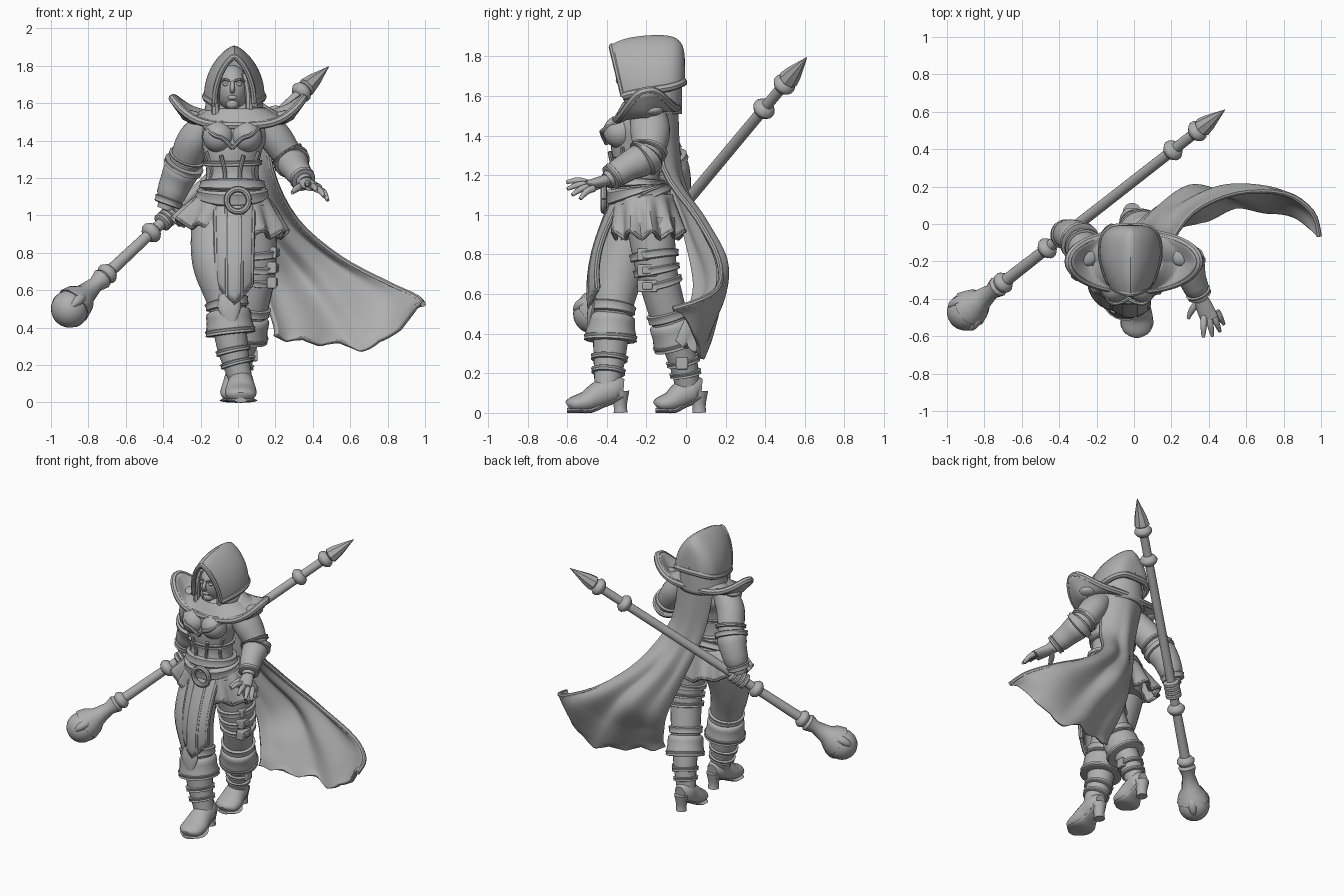
import bpy, bmesh, math
from mathutils import Vector

cube = bpy.data.objects.get("Cube")
if cube:
    bpy.data.objects.remove(cube)

grey = bpy.data.materials.new("plain_grey")
grey.use_nodes = True
grey.diffuse_color = (.43, .43, .43, 1)
grey.node_tree.nodes["Principled BSDF"].inputs["Base Color"].default_value = grey.diffuse_color
parts = []


def finish(name, bm):
    bmesh.ops.recalc_face_normals(bm, faces=bm.faces)
    mesh = bpy.data.meshes.new(name)
    bm.to_mesh(mesh)
    bm.free()
    mesh.materials.append(grey)
    obj = bpy.data.objects.new(name, mesh)
    bpy.context.collection.objects.link(obj)
    parts.append(obj)
    return obj


def spline(points, t):
    """Smooth interpolation through equally long tuples."""
    n = len(points) - 1
    i = max(0, min(int(t * n), n - 1))
    f = t * n - i
    near = [points[min(max(i + k, 0), n)] for k in (-1, 0, 1, 2)]
    return [.5 * (2 * b + (c - a) * f + (2 * a - 5 * b + 4 * c - d) * f * f
                  + (3 * b - a - 3 * c + d) * f ** 3) for a, b, c, d in zip(*near)]


def limb(name, points, seg=18, steps=5):
    """Tapered tube; each point is x, y, z, radius and an optional second radius."""
    points = [tuple(p) if len(p) == 5 else (*p, p[3]) for p in points]
    count = (len(points) - 1) * steps
    rings = [spline(points, i / count) for i in range(count + 1)]
    centres = [Vector(r[:3]) for r in rings]
    bm, loops, side = bmesh.new(), [], None
    for i, r in enumerate(rings):
        axis = (centres[min(i + 1, count)] - centres[max(i - 1, 0)]).normalized()
        if side is None:
            side = Vector((0, 1, 0)) if abs(axis.x) > .9 else Vector((1, 0, 0))
        side = (side - axis * side.dot(axis)).normalized()
        other = axis.cross(side)
        wide, deep = max(r[3], .001), max(r[4], .001)
        turns = [math.tau * k / seg for k in range(seg)]
        loops.append([bm.verts.new(centres[i] + side * wide * math.cos(a)
                                   + other * deep * math.sin(a)) for a in turns])
    for low, high in zip(loops, loops[1:]):
        for k in range(seg):
            j = (k + 1) % seg
            bm.faces.new((low[k], low[j], high[j], high[k]))
    bm.faces.new(loops[0])
    bm.faces.new(loops[-1])
    return finish(name, bm)


def rope(name, points, radius, steps=4):
    return limb(name, [(*p, radius) for p in points], 8, steps)


def wrap(name, path, start, end, grow, flare=0):
    """Band hugging a stretch of a limb path."""
    path = [tuple(p) if len(p) == 5 else (*p, p[3]) for p in path]
    rows = []
    for f, lift in ((0, -.01), (.12, .004), (.5, 0), (.88, .004), (1, -.01)):
        x, y, z, a, b = spline(path, start + (end - start) * f)
        extra = grow + lift + flare * f
        rows.append((x, y, z, a + extra, b + extra))
    return limb(name, rows, 22, 2)


def sheet(name, shape, columns, rows, thickness):
    """Thick cloth from a function of two unit parameters."""
    bm = bmesh.new()
    grid = [[bm.verts.new(shape(i / columns, j / rows)) for i in range(columns + 1)]
            for j in range(rows + 1)]
    for a, b in zip(grid, grid[1:]):
        for i in range(columns):
            bm.faces.new((a[i], a[i + 1], b[i + 1], b[i]))
    bmesh.ops.remove_doubles(bm, verts=bm.verts, dist=.0001)
    obj = finish(name, bm)
    solid = obj.modifiers.new("thickness", "SOLIDIFY")
    solid.thickness, solid.offset = thickness, 0
    return obj


def ball(name, centre, size):
    bm = bmesh.new()
    bmesh.ops.create_uvsphere(bm, u_segments=28, v_segments=18, radius=1)
    bmesh.ops.scale(bm, vec=size, verts=bm.verts)
    bmesh.ops.translate(bm, vec=centre, verts=bm.verts)
    return finish(name, bm)


def box(name, centre, size):
    bm = bmesh.new()
    bmesh.ops.create_cube(bm, size=1)
    bmesh.ops.scale(bm, vec=size, verts=bm.verts)
    bmesh.ops.translate(bm, vec=centre, verts=bm.verts)
    obj = finish(name, bm)
    bevel = obj.modifiers.new("bevel", "BEVEL")
    bevel.width, bevel.segments = .006, 2


# torso, bust and belts
torso = [(-.03, -.2, .88, .17, .13), (-.03, -.21, 1.02, .18, .14), (-.03, -.25, 1.13, .16, .13),
         (-.03, -.25, 1.23, .14, .115), (-.03, -.25, 1.36, .16, .13), (-.02, -.22, 1.46, .18, .14),
         (-.02, -.19, 1.54, .12, .11), (-.03, -.2, 1.62, .05, .05)]
limb("torso", torso, 28)
wrap("upper_belt", torso, .31, .37, .022)
wrap("middle_belt", torso, .25, .3, .028)
wrap("lower_belt", torso, .19, .24, .025)
wrap("under_bust_band", torso, .47, .5, .012)
for side in (-1, 1):
    ball("bust", (-.03 + side * .075, -.33, 1.42), (.085, .088, .085))
    rope("corset_lacing", [(-.03 + side * .045, -.372, 1.16), (-.03 + side * .04, -.37, 1.23),
                           (-.03 + side * .06, -.385, 1.32)], .011)
    rope("corset_seam", [(-.03 + side * .13, -.31, 1.16), (-.03 + side * .11, -.32, 1.24),
                         (-.03 + side * .14, -.32, 1.34)], .01)
    rope("bust_trim", [(-.03, -.4, 1.36), (-.03 + side * .05, -.422, 1.41),
                       (-.03 + side * .1, -.415, 1.43), (-.03 + side * .15, -.33, 1.48)], .012)
ring = [(.06 * math.cos(a), -.415, 1.08 + .06 * math.sin(a))
        for a in (math.tau * k / 12 for k in range(13))]
rope("belt_ring", ring, .016)


# pleated skirt and front tabard
def skirt(u, v):
    a = .3 + u * (math.tau - .6)
    pleat = .02 * v * math.cos(11 * a)
    right = v * max(0, math.sin(a))
    return (-.03 - (.18 + .1 * v ** .8 + pleat) * math.sin(a) - .025 * right,
            -.22 - (.145 + .035 * v + pleat) * math.cos(a) + .02 * v,
            1.1 - .2 * v + .07 * right + pleat)


def tabard(u, v):
    return (-.02 + (u - .5) * .2 * (1 - .1 * v),
            -.335 - .1 * math.sin(v * 2) - .04 * math.sin(u * math.pi) - .02 * v,
            1.07 - .44 * v - .1 * v * (1 - abs(2 * u - 1)))


sheet("skirt", skirt, 72, 10, .018)
rope("skirt_hem", [skirt(k / 60, 1) for k in range(61)], .011, 1)
sheet("tabard", tabard, 12, 14, .024)
for u in (0, .3, .7, 1):
    rope("tabard_trim", [tabard(u, k / 8) for k in range(9)], .015)
rope("tabard_hem", [tabard(k / 8, 1) for k in range(9)], .013, 1)

# legs and boots
front_leg = [(-.12, -.23, .97, .13), (-.115, -.325, .75, .13), (-.06, -.37, .53, .102),
             (-.03, -.385, .3, .083), (.015, -.4, .12, .062)]
rear_leg = [(.08, -.18, .97, .125), (.1, -.15, .73, .105), (.065, -.09, .5, .095),
            (.02, -.02, .28, .075), (-.01, .01, .12, .06)]
for name, path, length in (("right", front_leg, 1), ("left", rear_leg, .82)):
    limb(name + "_leg", path, 22)
    wrap(name + "_knee_cuff", path, .54, .67, .016, .024)
    wrap(name + "_cuff_rim", path, .645, .68, .042)
    wrap(name + "_knee_band", path, .48, .53, .012)
    for t in (.76, .84):
        wrap(name + "_shin_strap", path, t, t + .035, .01)
    x, y = path[-1][:2]
    foot = [(-.195, .03, .035, .028), (-.17, .042, .075, .04), (-.1, .057, .085, .056),
            (-.03, .095, .072, .07), (.04, .12, .063, .068), (.085, .12, .038, .05)]
    limb(name + "_shoe", [(x, y + d * length, h, w, k) for d, h, w, k in foot], 20)
    sole = [(-.2, .012, .035, .012), (-.15, .012, .085, .012), (-.08, .013, .082, .013),
            (-.02, .04, .055, .014), (.05, .07, .05, .015), (.085, .08, .04, .015)]
    limb(name + "_sole", [(x, y + d * length, h, w, k) for d, h, w, k in sole], 16)
    limb(name + "_heel", [(x, y + .065 * length, .11, .05), (x, y + .068 * length, .04, .035),
                          (x, y + .07 * length, 0, .036)], 14)
for t, z in ((.17, .82), (.24, .74), (.31, .66)):
    wrap("thigh_strap", rear_leg, t, t + .035, .013)
    box("thigh_pouch", (.18, -.195, z - .02), (.05, .1, .06))
    box("thigh_buckle", (.208, -.195, z - .02), (.012, .05, .035))
box("shin_buckle", (.09, -.02, .25), (.03, .06, .06))
limb("knee_point", [(-.05, -.465, .58, .05, .02), (-.045, -.48, .5, .06, .02),
                    (-.03, -.495, .4, .005)])

# arms with bracers
right_arm = [(-.16, -.2, 1.49, .08), (-.235, -.165, 1.4, .092), (-.285, -.1, 1.28, .084),
             (-.335, -.06, 1.17, .074), (-.388, -.055, 1.03, .046)]
left_arm = [(.14, -.19, 1.49, .08, .095), (.205, -.18, 1.41, .088, .1), (.28, -.2, 1.3, .075),
            (.315, -.3, 1.24, .06), (.36, -.4, 1.175, .04)]
for name, path in (("right", right_arm), ("left", left_arm)):
    limb(name + "_arm", path)
    wrap(name + "_bracer", path, .55, .9, .012)
    wrap(name + "_bracer_cuff", path, .5, .57, .022)
    wrap(name + "_wrist_cuff", path, .88, .94, .018)
    wrap(name + "_sleeve_band", path, .42, .46, .01)

# open left hand
limb("left_palm", [(.355, -.39, 1.18, .035, .03), (.375, -.44, 1.165, .045, .028),
                   (.405, -.51, 1.15, .048, .02)])
tips = ((.37, -.605, 1.165), (.42, -.6, 1.13), (.46, -.575, 1.1), (.48, -.535, 1.08))
for k, tip in enumerate(tips):
    base = Vector((.375 + k * .022, -.49 + k * .008, 1.158 - k * .008))
    middle = base.lerp(Vector(tip), .5) + Vector((0, 0, .012))
    limb("left_finger", [(*base, .019), (*middle, .017), (*tip, .009)], 10)
limb("left_thumb", [(.35, -.41, 1.165, .02), (.31, -.46, 1.14, .018), (.29, -.505, 1.12, .009)], 10)

# staff running diagonally through the right fist
orb, point = Vector((-.9, -.47, .5)), Vector((.485, .61, 1.795))
axis = (point - orb).normalized()


def turned(name, profile, seg=18):
    return limb(name, [(*orb.lerp(point, t), r) for t, r in profile], seg, 1)


ball("staff_orb", orb, (.1, .1, .1))
turned("orb_cup", [(.015, .106), (.04, .09), (.06, .06), (.1, .042), (.125, .058), (.135, .042)], 10)
turned("staff_shaft", [(.1, .034), (.3, .03), (.92, .028)])
turned("staff_spike", [(.905, .02), (.915, .052), (.94, .042), (1, .002)], 8)
for t in (.145, .315, .8, .895):
    turned("staff_ring", [(t - .016, .03), (t - .012, .045), (t - .003, .058),
                          (t + .003, .058), (t + .012, .045), (t + .016, .03)])
for t in (.36, .373, .386, .399):
    turned("right_finger", [(t - .008, .036), (t - .004, .052), (t + .004, .052), (t + .008, .036)])
across = axis.orthogonal().normalized()
for k in range(3):
    out = across * math.cos(math.tau * k / 3) + axis.cross(across) * math.sin(math.tau * k / 3)
    prong = [orb + (axis * math.cos(b) + out * math.sin(b)) * .09 for b in (.6, 1.1, 1.6, 2.1)]
    limb("orb_claw", [(*p, r) for p, r in zip(prong, (.03, .03, .022, .004))], 10)

# head and face
ball("head", (-.03, -.22, 1.68), (.085, .11, .125))
ball("chin", (-.03, -.285, 1.595), (.035, .035, .03))
limb("nose", [(-.03, -.325, 1.715, .01), (-.03, -.343, 1.68, .013), (-.03, -.325, 1.66, .012)], 10)
ball("lips", (-.03, -.318, 1.63), (.026, .014, .012))
for side in (-1, 1):
    ball("eye", (-.03 + side * .034, -.316, 1.7), (.018, .01, .009))
    rope("brow", [(-.03 + side * .015, -.327, 1.718), (-.03 + side * .04, -.32, 1.728),
                  (-.03 + side * .065, -.295, 1.715)], .008)
    rope("hair_lock", [(-.03 + side * .07, -.28, 1.76), (-.03 + side * .09, -.29, 1.65),
                       (-.03 + side * .09, -.29, 1.54)], .022)

# pointed hood; each row is depth, half width, top and bottom
hood_rows = [(-.375, .105, 1.85, 1.6), (-.3, .13, 1.88, 1.615), (-.2, .15, 1.895, 1.63),
             (-.1, .145, 1.895, 1.645), (-.045, .115, 1.875, 1.66), (-.02, .07, 1.82, 1.67),
             (-.015, .005, 1.7, 1.67)]


def hood(u, v):
    y, wide, top, low = spline(hood_rows, v)
    a = 2 * u - 1
    rise = 1 - abs(a) ** 1.4
    return (-.02 + wide * math.sin(a * math.pi / 2), y + .06 * (1 - rise) * (1 - v) ** 2,
            low + (top - low) * rise)


sheet("hood", hood, 32, 30, .022)
rope("hood_rim", [hood(k / 24, 0) for k in range(25)], .016, 2)
band = [hood(0, k / 12) for k in range(13)] + [hood(1, 1 - k / 12) for k in range(13)]
rope("hood_lower_band", band, .022, 2)


def cowl(u, v):
    a = .65 + u * (math.tau - 1.3)
    return (-.02 - (.135 + .02 * v) * math.sin(a), -.17 - .14 * math.cos(a), 1.66 - .15 * v)


sheet("neck_cowl", cowl, 32, 6, .02)


# shoulder mantle with raised horns
def mantle(u, v):
    a = u * math.tau
    s, c = math.sin(a), math.cos(a)
    back = max(0, -c) * .06
    return spline([(.13 * s, -.2 - .1 * c, 1.56 + back),
                   (.25 * s, -.2 - .14 * c, 1.49 + .02 * s * s + back),
                   (.35 * s, -.2 - .155 * c, 1.48 + .145 * abs(s) ** 3.5 + back)], v)


sheet("mantle", mantle, 64, 10, .042)
rope("mantle_rim", [mantle(k / 48, 1) for k in range(49)], .022, 1)
rope("mantle_trim", [mantle(k / 48, .62) for k in range(49)], .02, 1)
for side in (-1, 1):
    ball("shoulder_stud", (side * .25, -.17, 1.53), (.055, .055, .03))

# cape swept out to the left
cape_rows = [
    [(-.14, -.11, 1.53), (-.05, -.06, 1.55), (.05, -.06, 1.55), (.15, -.12, 1.53)],
    [(-.07, -.1, 1.22), (.01, -.04, 1.2), (.1, -.04, 1.2), (.18, -.11, 1.24)],
    [(.02, -.02, .94), (.1, .06, .94), (.2, .08, .97), (.31, .07, .98)],
    [(.12, .04, .66), (.25, .17, .7), (.4, .18, .75), (.54, .18, .78)],
    [(.17, .01, .5), (.36, .12, .51), (.58, .16, .54), (.8, .18, .64)],
    [(.2, -.03, .4), (.41, .08, .39), (.68, .12, .39), (.95, .08, .57)],
    [(.2, -.05, .34), (.43, .05, .32), (.73, .08, .3), (.99, -.05, .53)]]


def cape(u, v):
    x, y, z = spline([spline(row, u) for row in cape_rows], v)
    fold = math.sin(u * 17) * .016 * min(1, v * 2)
    ragged = max(0, v - .88) * .6 * (abs((u * 4.3) % 1 - .5) - .2)
    return (x, y + fold, z + fold * .3 + ragged)


sheet("cape", cape, 56, 48, .026)
rope("cape_border", [cape(1, k / 24) for k in range(25)], .015, 1)

# smooth shading with crisp edges
bpy.ops.object.select_all(action="DESELECT")
for obj in parts:
    obj.select_set(True)
bpy.context.view_layer.objects.active = parts[0]
bpy.ops.object.shade_smooth_by_angle(angle=math.radians(40))
